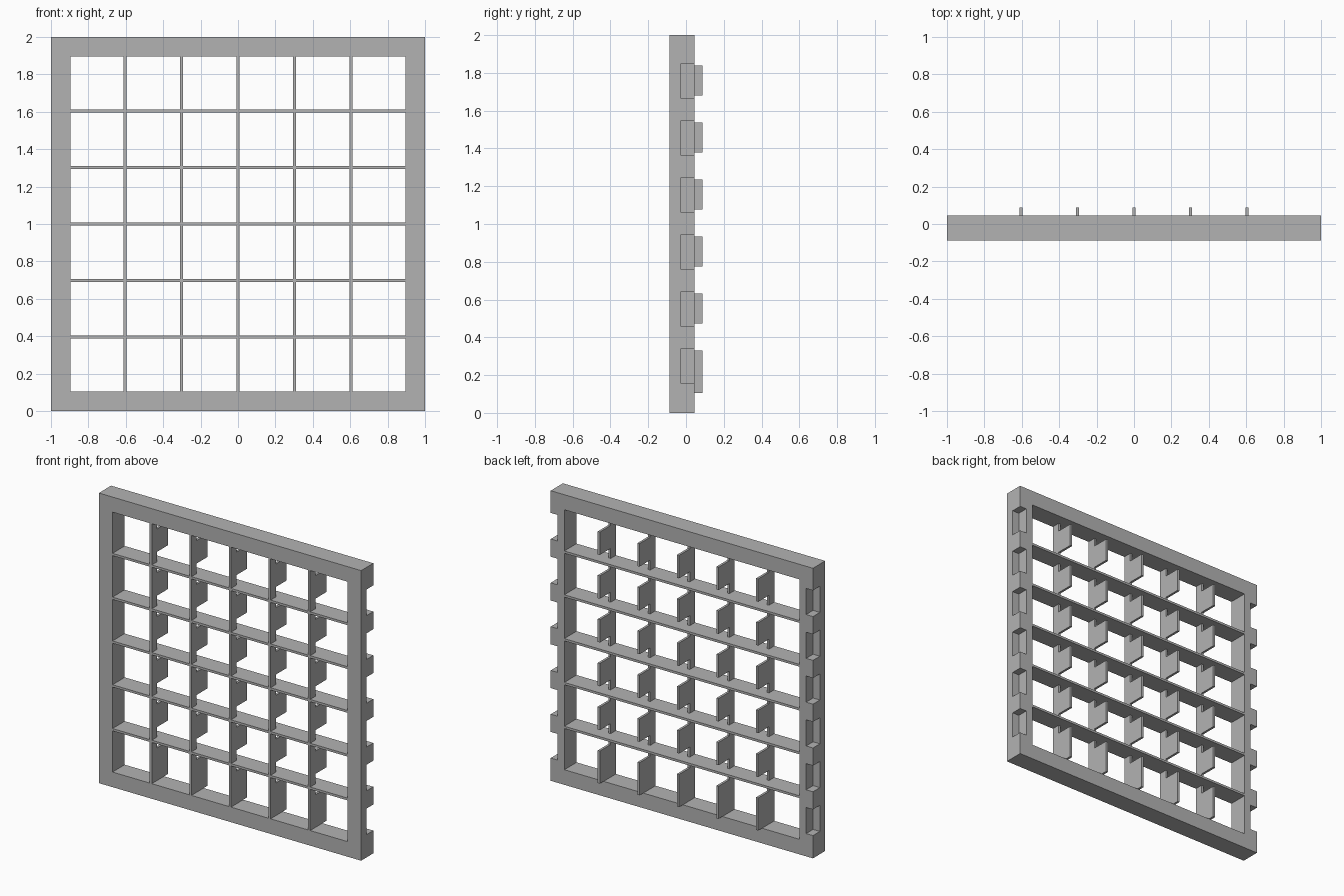
import bpy
import bmesh
from mathutils import Matrix, Vector

FRONT, BACK, TAB_BACK = -0.0875, 0.0455, 0.0875   # depth planes
LAP = -0.03                                       # depth of the lap cuts
INNER = 0.896                                     # half width of the opening
PITCH, SLAT = 0.302, 0.016

cube = bpy.data.objects.get("Cube")
if cube:
    bpy.data.objects.remove(cube, do_unlink=True)

grey = bpy.data.materials.new("plain_grey")
grey.use_nodes = True
grey.diffuse_color = (0.45, 0.45, 0.45, 1)
grey.node_tree.nodes["Principled BSDF"].inputs["Base Color"].default_value = grey.diffuse_color


def add_box(bm, lo, hi):
    lo, hi = Vector(lo), Vector(hi)
    size = Matrix.Diagonal((*(hi - lo), 1))
    bmesh.ops.create_cube(bm, size=1, matrix=Matrix.Translation((lo + hi) / 2) @ size)


def finish(bm, name):
    bmesh.ops.recalc_face_normals(bm, faces=bm.faces)
    mesh = bpy.data.meshes.new(name)
    bm.to_mesh(mesh)
    bm.free()
    mesh.materials.append(grey)
    obj = bpy.data.objects.new(name, mesh)
    bpy.context.collection.objects.link(obj)
    return obj


# Outer frame: a slab minus the opening and the corner notches on both edges
bm = bmesh.new()
add_box(bm, (-1, FRONT, 0), (1, BACK, 2))
frame = finish(bm, "frame")

bm = bmesh.new()
add_box(bm, (-INNER, -1, 1 - INNER), (INNER, 1, 1 + INNER))
for row in range(6):
    z = 0.247 + row * PITCH
    for side in (-1, 1):
        x0, x1 = sorted((side * 0.948, side * 1.1))
        add_box(bm, (x0, LAP, z - 0.09), (x1, 1, z + 0.09))
cutter = finish(bm, "frame_cutter")
cutter.hide_render = True

cut = frame.modifiers.new("cut", "BOOLEAN")
cut.object = cutter
cut.operation = "DIFFERENCE"
cut.solver = "EXACT"
bpy.context.view_layer.update()
cut_mesh = bpy.data.meshes.new_from_object(
    frame.evaluated_get(bpy.context.evaluated_depsgraph_get()))
frame.modifiers.clear()
frame.data = cut_mesh
bpy.data.objects.remove(cutter, do_unlink=True)

# Horizontal slats, flush with the frame front and back
for i in range(5):
    z = 1 + (i - 2) * PITCH
    bm = bmesh.new()
    add_box(bm, (-INNER, FRONT, z - SLAT / 2), (INNER, BACK, z + SLAT / 2))
    finish(bm, f"horizontal_slat_{i + 1}")

# Vertical slats: a comb profile with one deep tab per row at the back
profile = [(FRONT, 1 + INNER), (FRONT, 1 - INNER)]
for row in range(6):
    z = 0.25 + row * PITCH
    top, bottom = z + 0.079, z - 0.079
    if row == 0:
        profile += [(TAB_BACK, 1 - INNER)]
    else:
        profile += [(LAP, bottom), (TAB_BACK, bottom)]
    profile += [(TAB_BACK, top), (LAP, top)]
profile.append((LAP, 1 + INNER))

for i in range(5):
    x = (i - 2) * PITCH - SLAT / 2
    bm = bmesh.new()
    face = bm.faces.new([bm.verts.new((x, y, z)) for y, z in profile])
    side = bmesh.ops.extrude_face_region(bm, geom=[face])["geom"]
    bmesh.ops.translate(bm, vec=(SLAT, 0, 0),
                        verts=[v for v in side if isinstance(v, bmesh.types.BMVert)])
    finish(bm, f"vertical_slat_{i + 1}")
